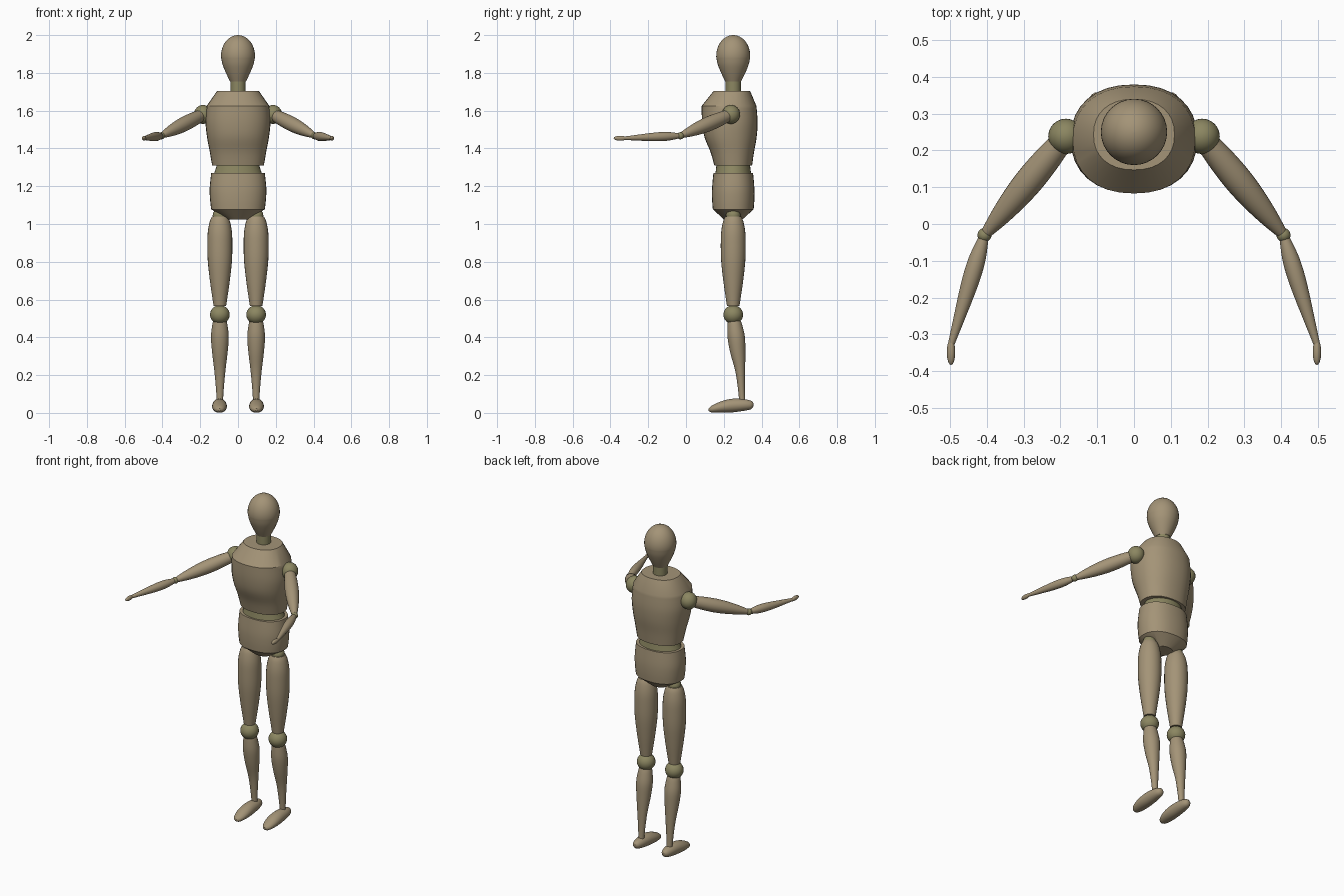
import bpy, bmesh, math
from mathutils import Vector, Matrix

if "Cube" in bpy.data.objects:
    bpy.data.objects.remove(bpy.data.objects["Cube"])


def material(name, rgb):
    m = bpy.data.materials.new(name)
    m.diffuse_color = (*rgb, 1)
    m.use_nodes = True
    m.node_tree.nodes["Principled BSDF"].inputs["Base Color"].default_value = m.diffuse_color
    return m


WOOD = material("wood", (0.37, 0.295, 0.185))
JOINT = material("joint", (0.26, 0.24, 0.12))


def finish(name, bm, mat, mirror):
    bmesh.ops.recalc_face_normals(bm, faces=bm.faces)
    mesh = bpy.data.meshes.new(name)
    bm.to_mesh(mesh)
    bm.free()
    mesh.materials.append(mat)
    ob = bpy.data.objects.new(name, mesh)
    bpy.context.collection.objects.link(ob)
    bpy.ops.object.select_all(action='DESELECT')
    ob.select_set(True)
    bpy.context.view_layer.objects.active = ob
    bpy.ops.object.shade_smooth_by_angle(angle=math.radians(32))
    if mirror:
        mod = ob.modifiers.new("Mirror", 'MIRROR')
        mod.use_mirror_merge = False
    return ob


def smooth(rows, steps=4):
    """Catmull-Rom resampling of a short list of sections."""
    pts = [rows[0]] + list(rows) + [rows[-1]]
    out = []
    for a, b, c, d in zip(pts, pts[1:], pts[2:], pts[3:]):
        for i in range(steps):
            t = i / steps
            out.append([0.5 * (2*q + (r - p)*t + (2*p - 5*q + 4*r - s)*t*t
                               + (3*q - p - 3*r + s)*t**3)
                        for p, q, r, s in zip(a, b, c, d)])
    return out + [list(rows[-1])]


def loft(name, rows, mat, start=(0, 0, 0), toward=(0, 0, 1), power=2.0, sides=32, mirror=False):
    """Rows are (distance along axis, sideways offset, half width, half depth)."""
    start, toward = Vector(start), Vector(toward)
    if toward.x == 0 and toward.y == 0:
        M = Matrix.Translation(start)
    else:
        M = Matrix.Translation(start) @ toward.to_track_quat('Z', 'Y').to_matrix().to_4x4()
    bm = bmesh.new()
    rings = []
    for t, off, rx, ry in rows:
        ring = []
        for k in range(sides):
            a = 2 * math.pi * k / sides
            c, s = math.cos(a), math.sin(a)
            x = math.copysign(abs(c) ** (2 / power), c) * rx
            y = math.copysign(abs(s) ** (2 / power), s) * ry
            ring.append(bm.verts.new(M @ Vector((x, off + y, t))))
        rings.append(ring)
    for r0, r1 in zip(rings, rings[1:]):
        for k in range(sides):
            j = (k + 1) % sides
            bm.faces.new((r0[k], r0[j], r1[j], r1[k]))
    bm.faces.new(rings[0])
    bm.faces.new(rings[-1])
    return finish(name, bm, mat, mirror)


def round_limb(name, profile, mat, start, end):
    rows = smooth([(t, 0, r, r) for t, r in profile])
    return loft(name, rows, mat, start, Vector(end) - Vector(start), sides=24, mirror=True)


def ball(name, loc, size, mat, mirror=True):
    bm = bmesh.new()
    bmesh.ops.create_uvsphere(bm, u_segments=24, v_segments=16, radius=1,
                              matrix=Matrix.Translation(loc) @ Matrix.Diagonal((*size, 1)))
    return finish(name, bm, mat, mirror)


Y = 0.25  # depth of the body axis

# Head: egg with a narrow chin
chin = smooth([(1.755, Y, .042, .042), (1.80, Y, .064, .064), (1.845, Y, .082, .082),
               (1.885, Y, .09, .09)])
crown = [(1.89 + .11 * math.sin(a), Y, .09 * math.cos(a), .09 * math.cos(a))
         for a in [math.radians(7.4 * i) for i in range(1, 13)]]
loft("head", chin + crown, WOOD)
loft("neck", [(1.69, Y, .04, .04), (1.77, Y, .04, .04)], JOINT)

# Torso: tapered chest with a sloped shoulder cap
chest = smooth([(1.31, Y, .137, .10), (1.38, .245, .149, .115), (1.46, .236, .164, .138),
                (1.54, .232, .172, .147), (1.625, .228, .166, .145)])
loft("chest", chest + [(1.705, .243, .11, .096)], WOOD, power=2.25)

# Waist and pelvis
loft("waist", [(1.26, Y, .13, .096), (1.285, Y, .12, .092), (1.32, Y, .11, .088)], JOINT)
pelvis = smooth([(1.078, Y, .142, .108), (1.13, Y, .148, .112), (1.19, Y, .15, .112),
                 (1.27, Y, .142, .105)])
loft("pelvis", [(1.025, Y, .055, .05)] + pelvis, WOOD, power=2.25)

# Legs
LX = 0.096
ball("hip_joint", (LX, Y, 1.045), (.038, .038, .038), JOINT)
round_limb("thigh", [(0, .033), (.04, .039), (.13, .052), (.24, .064), (.34, .066),
                     (.40, .063), (.45, .053), (.475, .042)], WOOD, (LX, Y, .565), (LX, Y, 1.04))
ball("knee", (LX, Y, .52), (.052, .052, .05), JOINT)
shin = smooth([(.05, .298, .016, .016), (.12, .294, .02, .018), (.22, .287, .029, .026),
               (.32, .274, .041, .040), (.40, .266, .047, .046), (.46, .259, .041, .040),
               (.49, .255, .035, .034)])
loft("shin", shin, WOOD, (LX, 0, 0), sides=24, mirror=True)
foot = smooth([(0, .044, .008, .008), (.012, .042, .022, .022), (.05, .042, .033, .031),
               (.11, .039, .038, .036), (.16, .033, .039, .032), (.20, .025, .033, .024),
               (.225, .019, .022, .016), (.237, .017, .006, .006)], 3)
loft("foot", foot, WOOD, (LX + .002, .357, 0), (0, -1, 0), sides=24, mirror=True)

# Arms reaching forward and outward
shoulder, elbow, wrist = Vector((.185, .238, 1.58)), Vector((.406, -.03, 1.467)), Vector((.496, -.325, 1.454))
ball("shoulder", shoulder, (.048, .048, .05), JOINT)
L = (elbow - shoulder).length
round_limb("upper_arm", [(.03, .032), (.09, .037), (.16, .039), (.23, .035), (.30, .026),
                         (L - .008, .015)], WOOD, shoulder, elbow)
ball("elbow", elbow, (.019, .019, .019), JOINT)
L = (wrist - elbow).length
round_limb("forearm", [(.01, .014), (.06, .022), (.11, .024), (.17, .021), (.24, .015),
                       (L, .009)], WOOD, elbow, wrist)
ball("hand", (.497, -.348, 1.454), (.0115, .035, .013), WOOD)
